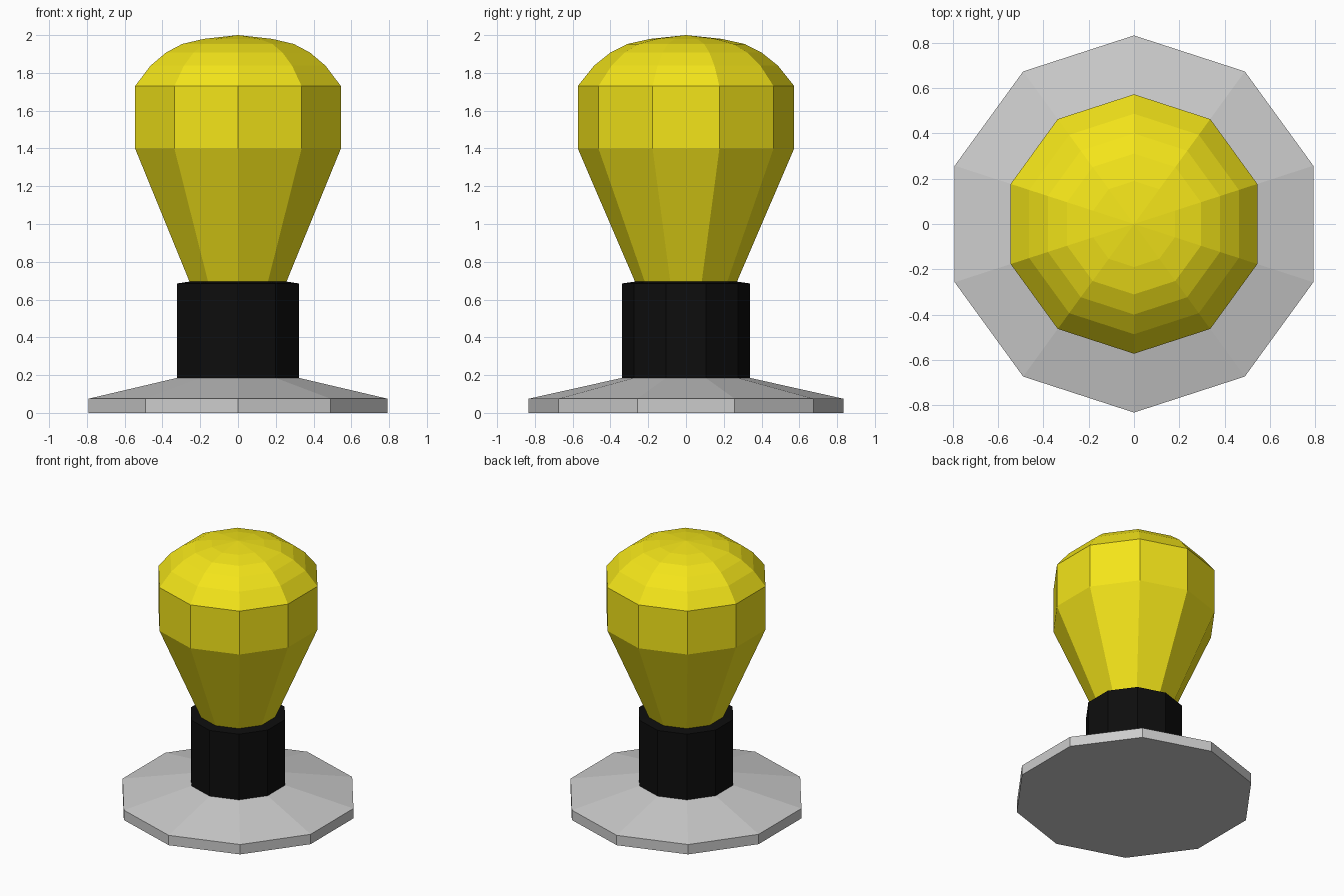
import bpy, bmesh
from math import cos, sin, pi

if "Cube" in bpy.data.objects:
    bpy.data.objects.remove(bpy.data.objects["Cube"])

SIDES = 10


def material(name, rgb):
    m = bpy.data.materials.new(name)
    m.diffuse_color = (*rgb, 1)
    m.use_nodes = True
    m.node_tree.nodes["Principled BSDF"].inputs["Base Color"].default_value = m.diffuse_color
    return m


def lathe(name, profile, mat=None):
    """Revolve (radius, z) points, bottom to top, into a closed ten-sided solid."""
    bm = bmesh.new()
    rings = []
    for r, z in profile:
        if r == 0:
            rings.append([bm.verts.new((0, 0, z))] * SIDES)
        else:
            angles = [pi / 2 + 2 * pi * i / SIDES for i in range(SIDES)]
            rings.append([bm.verts.new((r * cos(a), r * sin(a), z)) for a in angles])
    for low, high in zip(rings, rings[1:]):
        for i in range(SIDES):
            j = (i + 1) % SIDES
            corners = [low[i], low[j], high[j], high[i]]
            bm.faces.new(list(dict.fromkeys(corners)))
    # flat end caps where the profile does not finish on the axis
    for ring, (r, z) in ((rings[0], profile[0]), (rings[-1], profile[-1])):
        if r > 0:
            bm.faces.new(ring)
    bmesh.ops.recalc_face_normals(bm, faces=bm.faces)
    mesh = bpy.data.meshes.new(name)
    bm.to_mesh(mesh)
    bm.free()
    ob = bpy.data.objects.new(name, mesh)
    bpy.context.collection.objects.link(ob)
    if mat:
        mesh.materials.append(mat)
    return ob


yellow = material("yellow", (0.9, 0.78, 0.01))
black = material("black", (0.004, 0.004, 0.004))

# Wide base plate with sloping top
lathe("base_plate", [(0.833, 0), (0.833, 0.075), (0.34, 0.185)])

# Black collar with slightly raised rim
lathe("collar", [(0.34, 0.185), (0.34, 0.685), (0.27, 0.695)], black)

# Tapered bulb with faceted dome
lathe("bulb", [(0.27, 0.695), (0.573, 1.40), (0.573, 1.73), (0.487, 1.838),
               (0.40, 1.908), (0.311, 1.953), (0.19, 1.98), (0, 2.0)], yellow)
